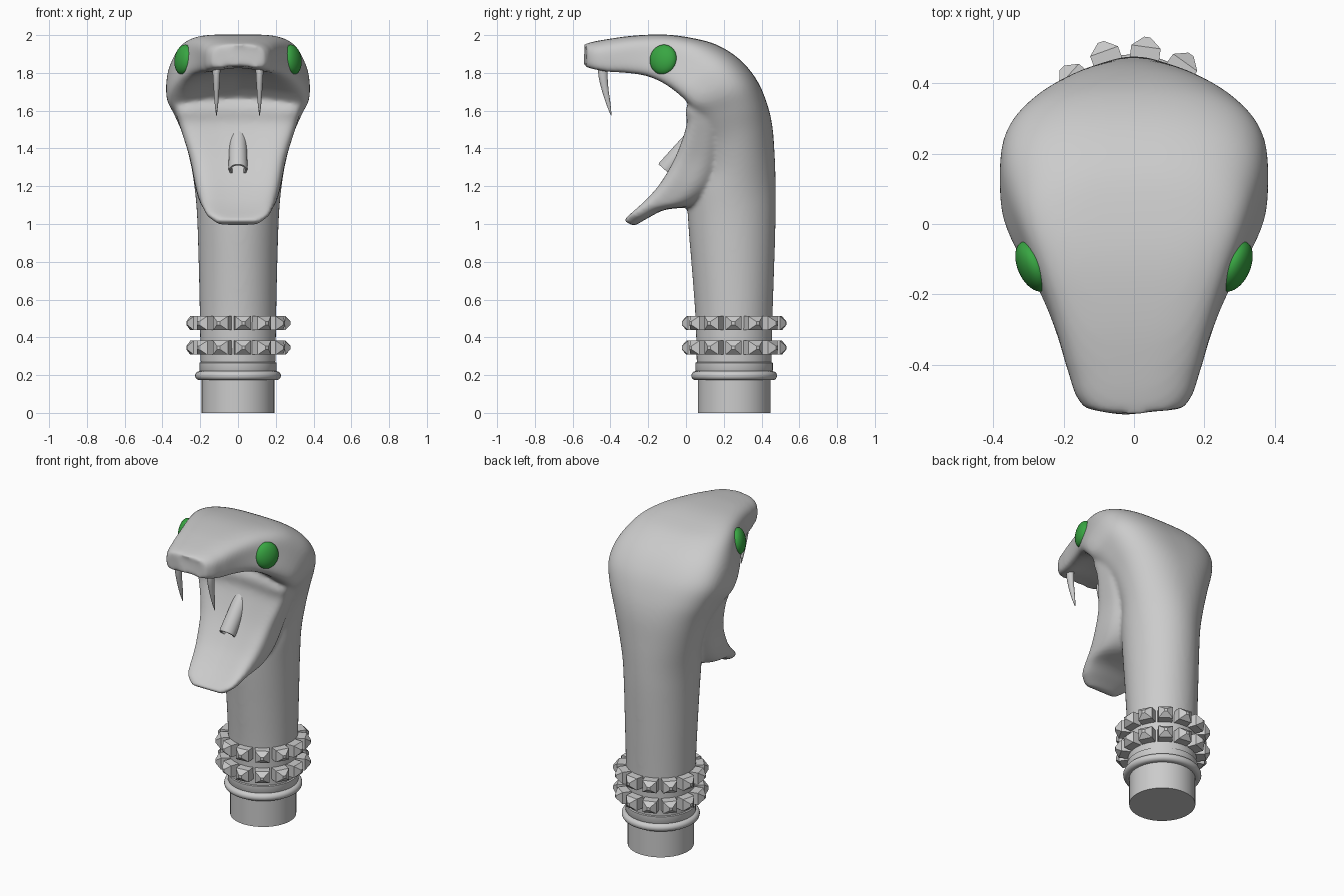
import bpy, bmesh, math
from mathutils import Vector, Matrix

if "Cube" in bpy.data.objects:
    bpy.data.objects.remove(bpy.data.objects["Cube"])

CY = 0.255  # y of the neck axis


def material(name, rgb):
    m = bpy.data.materials.new(name)
    m.diffuse_color = (*rgb, 1)
    m.use_nodes = True
    m.node_tree.nodes["Principled BSDF"].inputs["Base Color"].default_value = m.diffuse_color
    return m


METAL = material("silver_grey", (0.6, 0.6, 0.6))
GREEN = material("eye_green", (0.04, 0.38, 0.055))


def finish(name, bm, mat=METAL, angle=None):
    bmesh.ops.recalc_face_normals(bm, faces=bm.faces)
    me = bpy.data.meshes.new(name)
    bm.to_mesh(me)
    bm.free()
    ob = bpy.data.objects.new(name, me)
    bpy.context.collection.objects.link(ob)
    me.materials.append(mat)
    if angle:
        bpy.context.view_layer.objects.active = ob
        ob.select_set(True)
        bpy.ops.object.shade_smooth_by_angle(angle=math.radians(angle))
        ob.select_set(False)
    return ob


def skin(bm, rings, cap=True):
    vs = [[bm.verts.new(p) for p in r] for r in rings]
    n = len(rings[0])
    for a, b in zip(vs, vs[1:]):
        for i in range(n):
            j = (i + 1) % n
            bm.faces.new((a[i], a[j], b[j], b[i]))
    if cap:
        bm.faces.new(vs[0])
        bm.faces.new(vs[-1])


def spline(rows, steps=5):
    """Catmull-Rom through rows of numbers."""
    out = []
    for i in range(len(rows) - 1):
        p = [rows[max(0, min(len(rows) - 1, i + k))] for k in (-1, 0, 1, 2)]
        for s in range(steps):
            t = s / steps
            out.append([0.5 * (2 * b + (c - a) * t + (2 * a - 5 * b + 4 * c - d) * t * t
                               + (3 * b - a - 3 * c + d) * t ** 3) for a, b, c, d in zip(*p)])
    return out + [list(rows[-1])]


def loft(bm, rows, n=64):
    """Row: outer y,z, inner y,z, half width, outer power, inner power, hollow depth."""
    rings = []
    for oy, oz, iy, iz, w, po, pi, d in spline(rows):
        o, i = Vector((0, oy, oz)), Vector((0, iy, iz))
        mid, half = (o + i) / 2, (o - i) / 2
        ring = []
        for k in range(n):
            a = 2 * math.pi * k / n
            c, s = math.cos(a), math.sin(a)
            p = 2 / (po if s > 0 else pi)
            x = math.copysign(abs(c) ** p, c)
            h = math.copysign(abs(s) ** p, s)
            v = mid + half * h
            if h < 0:
                v += half.normalized() * d * (1 - x * x) * -h
            v += Vector((w * x, 0, 0))
            v.y += 7 * v.x ** 2 * max(0, -.4 - v.y)  # rounds the snout in plan
            ring.append(v)
        rings.append(ring)
    skin(bm, rings)


def lathe(bm, profile, mat, n=48):
    rings = [[mat @ Vector((r * math.cos(2 * math.pi * k / n), r * math.sin(2 * math.pi * k / n), h))
              for k in range(n)] for r, h in profile]
    skin(bm, rings)


# Neck, hood and upper head: one sweep, then the open lower jaw, fused by remesh
bm = bmesh.new()
loft(bm, [
    (.453, .24, .057, .24, .198, 2, 2, 0), (.458, .5, .05, .5, .202, 2, 2, 0),
    (.468, .8, .032, .75, .208, 2, 2, 0), (.475, 1.05, .012, 1.0, .216, 2, 2, 0),
    (.475, 1.2, .01, 1.15, .228, 2, 2, 0), (.47, 1.35, .04, 1.28, .25, 2.1, 2, 0),
    (.457, 1.52, .045, 1.42, .29, 2.3, 2.4, .01), (.425, 1.65, .01, 1.54, .34, 2.6, 3.2, .06),
    (.37, 1.77, -.03, 1.60, .377, 2.9, 4, .10), (.28, 1.875, -.075, 1.645, .377, 3.1, 4, .10),
    (.16, 1.95, -.12, 1.685, .352, 3.4, 4, .09), (.02, 1.987, -.165, 1.72, .315, 4.5, 4, .075),
    (-.12, 2.003, -.23, 1.752, .268, 4.5, 4, .06), (-.28, 1.997, -.32, 1.768, .222, 3.8, 4, .055),
    (-.42, 1.978, -.42, 1.777, .188, 3.2, 4, .05), (-.5, 1.963, -.5, 1.795, .168, 3, 4, .04),
    (-.542, 1.95, -.542, 1.815, .14, 3, 4, .02)])
loft(bm, [
    (.27, 1.78, .04, 1.72, .33, 2.2, 4, .05), (.25, 1.66, -.035, 1.61, .338, 2.2, 4, .06),
    (.25, 1.57, -.03, 1.53, .317, 2.2, 4, .055), (.25, 1.47, -.055, 1.44, .287, 2.2, 4, .05),
    (.24, 1.35, -.10, 1.33, .253, 2.2, 4, .045),
    (.17, 1.19, -.165, 1.22, .228, 2.2, 4, .04), (.05, 1.10, -.225, 1.145, .205, 2.4, 4, .035),
    (-.11, 1.075, -.28, 1.085, .184, 2.4, 4, .03), (-.2, 1.032, -.318, 1.048, .16, 2.4, 3.5, .02),
    (-.275, .988, -.337, 1.02, .108, 2.4, 3, .005)])
body = finish("snake_head_and_neck", bm)
rm = body.modifiers.new("fuse", 'REMESH')
rm.mode, rm.voxel_size, rm.use_smooth_shade = 'VOXEL', 0.01, True
sm = body.modifiers.new("soften", 'SMOOTH')
sm.factor, sm.iterations = 0.5, 18

# Base plug with its rounded collar
bm = bmesh.new()
bead = [(.203 + .024 * math.cos(a), .197 + .024 * math.sin(a))
        for a in [math.radians(-90 + 20 * k) for k in range(10)]]
lathe(bm, [(.192, 0), (.192, .173)] + bead + [(.205, .225), (.205, .265), (.19, .272)],
      Matrix.Translation((0, CY, 0)))
finish("base_collar", bm, angle=35)

# Two rings of pyramid studs
bm = bmesh.new()
for z in (.345, .475):
    for k in range(13):
        m = (Matrix.Translation((0, CY, z))
             @ Matrix.Rotation(math.radians(6 + 360 / 13 * k), 4, 'Z'))
        skin(bm, [[m @ Vector((sx * w, -r, sz * h)) for sx, sz in ((-1, -1), (1, -1), (1, 1), (-1, 1))]
                  for r, w, h in ((.18, .042, .037), (.25, .042, .037), (.278, .009, .009))])
finish("stud_rings", bm)

# Curved fangs
for side, label in ((-1, "left"), (1, "right")):
    bm = bmesh.new()
    rings = []
    for y, z, r in spline([(-.435, 1.88, .026), (-.44, 1.8, .025), (-.43, 1.72, .019),
                           (-.412, 1.64, .012), (-.396, 1.575, .002)]):
        rings.append([Vector((side * .114 + .8 * r * math.cos(a), y + r * math.sin(a), z))
                      for a in [2 * math.pi * k / 20 for k in range(20)]])
    skin(bm, rings)
    finish(label + "_fang", bm, angle=40)

    # Eye bulging from the side of the head
    bm = bmesh.new()
    bmesh.ops.create_uvsphere(bm, u_segments=40, v_segments=24, radius=1)
    m = (Matrix.Translation((side * .287, -.12, 1.87))
         @ Matrix.Rotation(math.radians(-side * 24), 4, 'Z')
         @ Matrix.Rotation(math.radians(-side * 8), 4, 'Y')
         @ Matrix.Diagonal((.042, .076, .08, 1)))
    bmesh.ops.transform(bm, matrix=m, verts=bm.verts)
    finish(label + "_eye", bm, GREEN, angle=60)

# Hollow windpipe tube on the mouth floor
bm = bmesh.new()
axis = Vector((0, -.66, -.75))
m = Matrix.Translation((0, -.11, 1.285)) @ axis.to_track_quat('Z', 'Y').to_matrix().to_4x4()
lathe(bm, [(.046, -.26), (.05, -.01), (.047, 0), (.038, 0), (.036, -.012), (.034, -.08)], m, 32)
finish("windpipe_tube", bm, angle=40)
